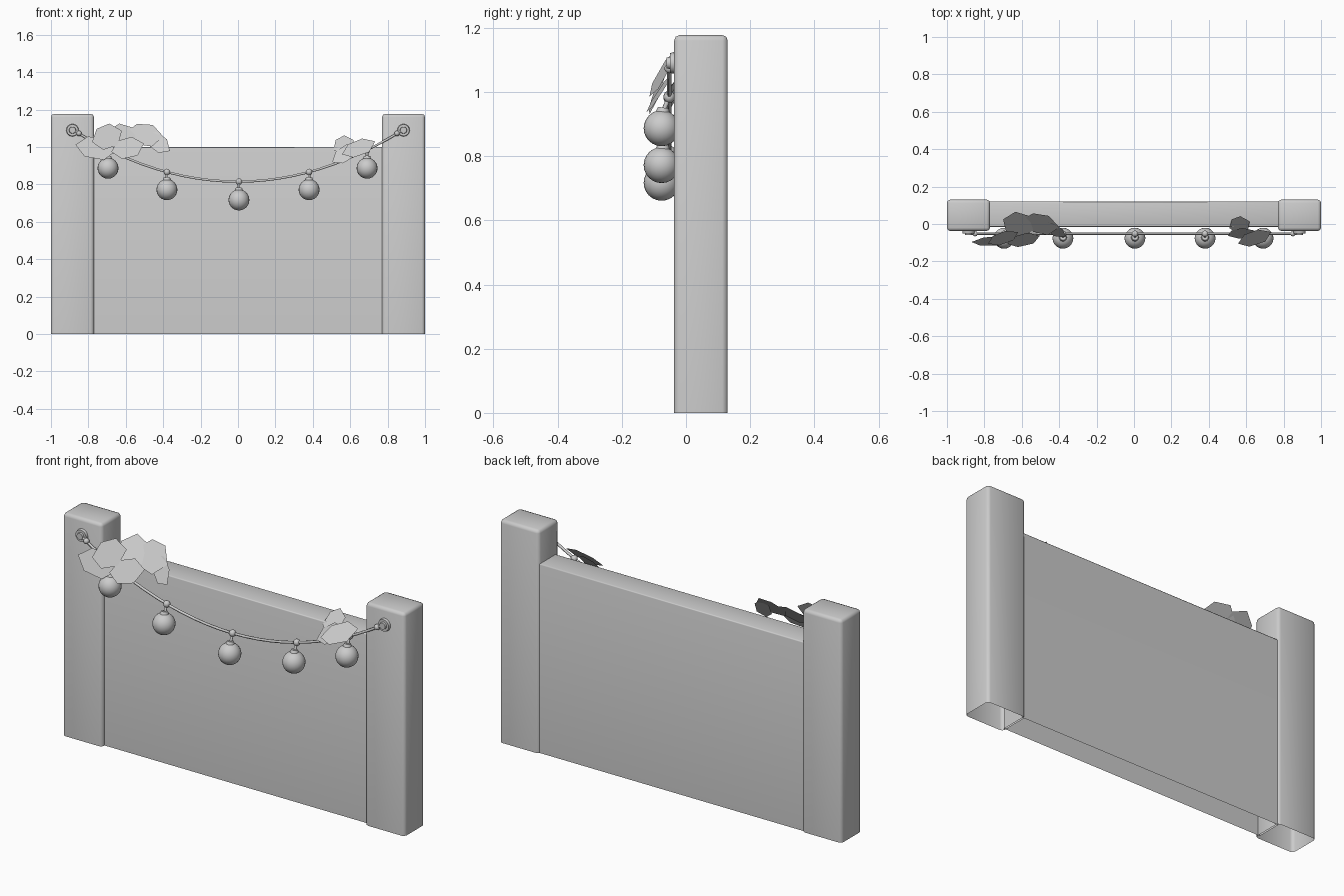
import bpy, bmesh, math
from mathutils import Vector, Matrix

if "Cube" in bpy.data.objects:
    bpy.data.objects.remove(bpy.data.objects["Cube"])

ROPE_Y = -0.052


def finish(bm, name, smooth=True):
    me = bpy.data.meshes.new(name)
    bm.to_mesh(me)
    bm.free()
    ob = bpy.data.objects.new(name, me)
    bpy.context.collection.objects.link(ob)
    if smooth:
        bpy.ops.object.select_all(action='DESELECT')
        ob.select_set(True)
        bpy.context.view_layer.objects.active = ob
        bpy.ops.object.shade_smooth_by_angle(angle=math.radians(50))
    return ob


def open_box(name, x0, x1, y0, y1, z1, bevel, vertical):
    # hollow-bottomed block with softened edges
    bm = bmesh.new()
    m = Matrix.Translation(((x0 + x1) / 2, (y0 + y1) / 2, z1 / 2)) @ Matrix.Diagonal((x1 - x0, y1 - y0, z1, 1))
    bmesh.ops.create_cube(bm, size=1, matrix=m)
    bm.normal_update()
    bmesh.ops.delete(bm, geom=[f for f in bm.faces if f.normal.z < -0.9], context='FACES_ONLY')
    edges = [e for e in bm.edges if all(v.co.z > z1 - 0.01 for v in e.verts)
             or (vertical and abs(e.verts[0].co.z - e.verts[1].co.z) > 0.1)]
    bmesh.ops.bevel(bm, geom=edges, offset=bevel, segments=2, profile=0.5, affect='EDGES')
    return finish(bm, name)


def cylinder(bm, p, q, r1, r2, n=12):
    p, q = Vector(p), Vector(q)
    d = q - p
    m = Matrix.Translation((p + q) / 2) @ d.to_track_quat('Z', 'Y').to_matrix().to_4x4()
    bmesh.ops.create_cone(bm, cap_ends=True, segments=n, radius1=r1, radius2=r2, depth=d.length, matrix=m)


def ball(bm, c, r, n=16):
    bmesh.ops.create_uvsphere(bm, u_segments=n, v_segments=n // 2 + 2, radius=r, matrix=Matrix.Translation(c))


def rope_z(x):
    return 0.815 + 0.275 * (x / 0.88) ** 2


# wall panel and posts
open_box("wall_panel", -0.78, 0.78, -0.015, 0.12, 1.0, 0.006, False)
for side, a, b in (("left", -1.0, -0.77), ("right", 0.77, 1.0)):
    open_box(side + "_post", a, b, -0.037, 0.13, 1.177, 0.017, True)

# hanging rope
cu = bpy.data.curves.new("rope", 'CURVE')
cu.dimensions = '3D'
cu.bevel_depth = 0.007
cu.bevel_resolution = 1
sp = cu.splines.new('POLY')
N = 24
sp.points.add(N)
for i, pt in enumerate(sp.points):
    x = -0.88 + 1.76 * i / N
    pt.co = (x, ROPE_Y, rope_z(x), 1)
bpy.context.collection.objects.link(bpy.data.objects.new("rope", cu))

# wall hooks where the rope ends are tied
for side, s in (("left", -1), ("right", 1)):
    bm = bmesh.new()
    x = 0.885 * s
    cylinder(bm, (x, -0.034, 1.09), (x, -0.05, 1.09), 0.034, 0.031, 16)
    cylinder(bm, (x, -0.048, 1.09), (x, -0.06, 1.09), 0.019, 0.017, 16)
    ball(bm, (0.85 * s, ROPE_Y, 1.073), 0.015, 10)
    finish(bm, side + "_hook")

# hanging bauble: rope knot, stem, cap, sphere
for i, (x, z) in enumerate([(-0.695, 0.887), (-0.38, 0.772), (0.005, 0.717), (0.38, 0.772), (0.69, 0.887)]):
    bm = bmesh.new()
    ball(bm, (x, ROPE_Y, rope_z(x)), 0.018, 10)
    cylinder(bm, (x, ROPE_Y, rope_z(x)), (x, -0.07, z + 0.055), 0.007, 0.007, 8)
    cylinder(bm, (x, -0.073, z + 0.045), (x, -0.07, z + 0.064), 0.023, 0.017, 12)
    ball(bm, (x, -0.076, z), 0.056, 20)
    finish(bm, "bauble_%d" % (i + 1))


# flat leaf: uneven six-sided outline lying on a tilted plane
OUTLINE = [(-1, -0.1), (-0.5, 0.85), (0.35, 1), (1, 0.15), (0.5, -0.9), (-0.45, -0.95)]


def leaf(name, c, length, width, turn, dy_dx, dy_dz):
    bm = bmesh.new()
    t = math.radians(turn)
    vs = []
    for u, v in OUTLINE:
        dx = u * length * math.cos(t) - v * width * math.sin(t)
        dz = u * length * math.sin(t) + v * width * math.cos(t)
        vs.append(bm.verts.new((c[0] + dx, c[1] + dx * dy_dx + dz * dy_dz, c[2] + dz)))
    f = bm.faces.new(vs)
    f.normal_update()
    if f.normal.y > 0:
        f.normal_flip()
    finish(bm, name, False)


LEAVES = [
    # left cluster
    ((-0.76, -0.092, 0.995), 0.11, 0.06, -12, 0.1, 0.4),
    ((-0.70, -0.075, 1.055), 0.085, 0.065, 15, 0.2, 0.5),
    ((-0.62, -0.005, 1.055), 0.085, 0.068, -25, 0.0, 1.0),
    ((-0.50, 0.0, 1.065), 0.10, 0.06, -10, -0.1, 0.9),
    ((-0.43, -0.03, 1.025), 0.08, 0.045, -40, -0.2, 0.6),
    ((-0.59, -0.085, 0.995), 0.09, 0.055, 10, 0.1, 0.6),
    # right cluster
    ((0.565, -0.005, 1.01), 0.06, 0.048, 20, -0.1, 0.9),
    ((0.575, -0.05, 0.965), 0.085, 0.04, 30, -0.2, 0.6),
    ((0.645, -0.075, 0.995), 0.095, 0.042, 18, 0.0, 0.9),
]
for i, spec in enumerate(LEAVES):
    leaf("leaf_%d" % (i + 1), *spec)
